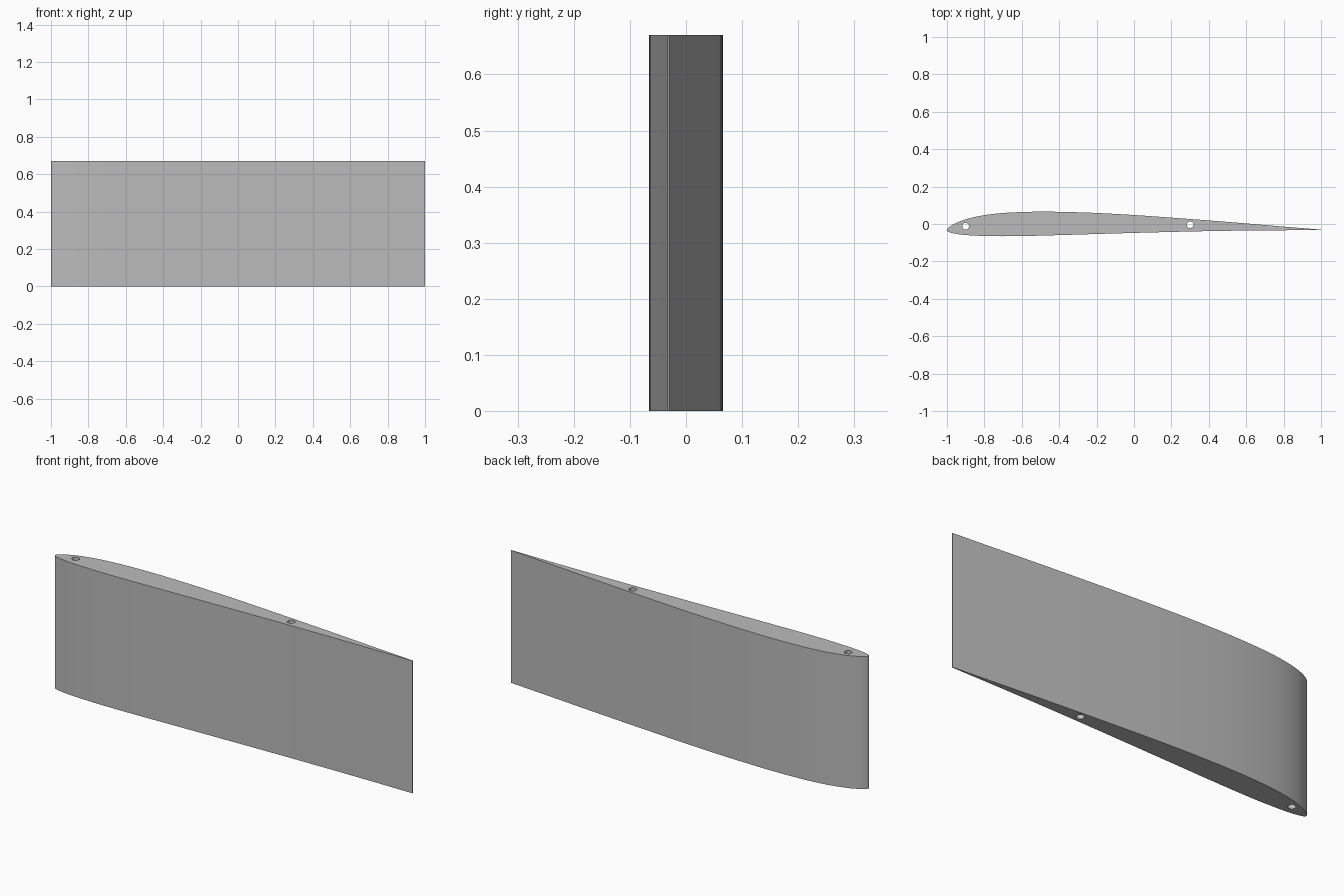
import bpy, bmesh, math
from mathutils import Vector

if "Cube" in bpy.data.objects:
    bpy.data.objects.remove(bpy.data.objects["Cube"])

HEIGHT = 0.67

grey = bpy.data.materials.new("light grey")
grey.diffuse_color = (0.5, 0.5, 0.5, 1)
grey.use_nodes = True
grey.node_tree.nodes["Principled BSDF"].inputs["Base Color"].default_value = grey.diffuse_color


def prism(name, outline, z0, z1):
    """Extrude a closed outline straight up."""
    bm = bmesh.new()
    face = bm.faces.new([bm.verts.new((x, y, z0)) for x, y in outline])
    ext = bmesh.ops.extrude_face_region(bm, geom=[face])
    top = [v for v in ext["geom"] if isinstance(v, bmesh.types.BMVert)]
    bmesh.ops.translate(bm, vec=(0, 0, z1 - z0), verts=top)
    bmesh.ops.recalc_face_normals(bm, faces=bm.faces)
    mesh = bpy.data.meshes.new(name)
    bm.to_mesh(mesh)
    bm.free()
    mesh.materials.append(grey)
    obj = bpy.data.objects.new(name, mesh)
    bpy.context.collection.objects.link(obj)
    return obj


def smooth_path(points, steps=4):
    """Catmull-Rom curve through the points."""
    p = [Vector(q) for q in points]
    p = [2 * p[0] - p[1]] + p + [2 * p[-1] - p[-2]]
    out = []
    for a, b, c, d in zip(p, p[1:], p[2:], p[3:]):
        for i in range(steps):
            t = i / steps
            out.append(0.5 * (2 * b + (c - a) * t + (2 * a - 5 * b + 4 * c - d) * t * t
                              + (3 * b - a - 3 * c + d) * t ** 3))
    return out + [p[-2]]


# Wing section: curved upper side, rounded nose, flatter lower side, thin tail
section = [(1, -0.03), (0.8, -0.014), (0.6, 0.003), (0.4, 0.019), (0.2, 0.034),
           (0, 0.048), (-0.2, 0.059), (-0.35, 0.064), (-0.48, 0.066), (-0.6, 0.064),
           (-0.72, 0.057), (-0.82, 0.044), (-0.9, 0.025), (-0.95, 0.006), (-0.985, -0.014),
           (-1, -0.032), (-0.988, -0.044), (-0.95, -0.053), (-0.9, -0.059), (-0.8, -0.064),
           (-0.7, -0.0655), (-0.55, -0.0635), (-0.35, -0.058), (-0.15, -0.052), (0.1, -0.045),
           (0.4, -0.038), (0.7, -0.034), (1, -0.033)]
wing = prism("wing_panel", smooth_path(section), 0, HEIGHT)

# Two rod holes running the full span
for name, cx, cy in (("nose_hole_cutter", -0.9, -0.012), ("tail_hole_cutter", 0.3, -0.004)):
    ring = [(cx + 0.018 * math.cos(i * math.tau / 32), cy + 0.018 * math.sin(i * math.tau / 32))
            for i in range(32)]
    cutter = prism(name, ring, -0.1, HEIGHT + 0.1)
    bpy.context.view_layer.objects.active = wing
    mod = wing.modifiers.new(name, "BOOLEAN")
    mod.operation, mod.solver, mod.object = "DIFFERENCE", "EXACT", cutter
    bpy.ops.object.modifier_apply(modifier=mod.name)
    bpy.data.objects.remove(cutter)

wing.select_set(True)
bpy.ops.object.shade_smooth_by_angle(angle=math.radians(30))
